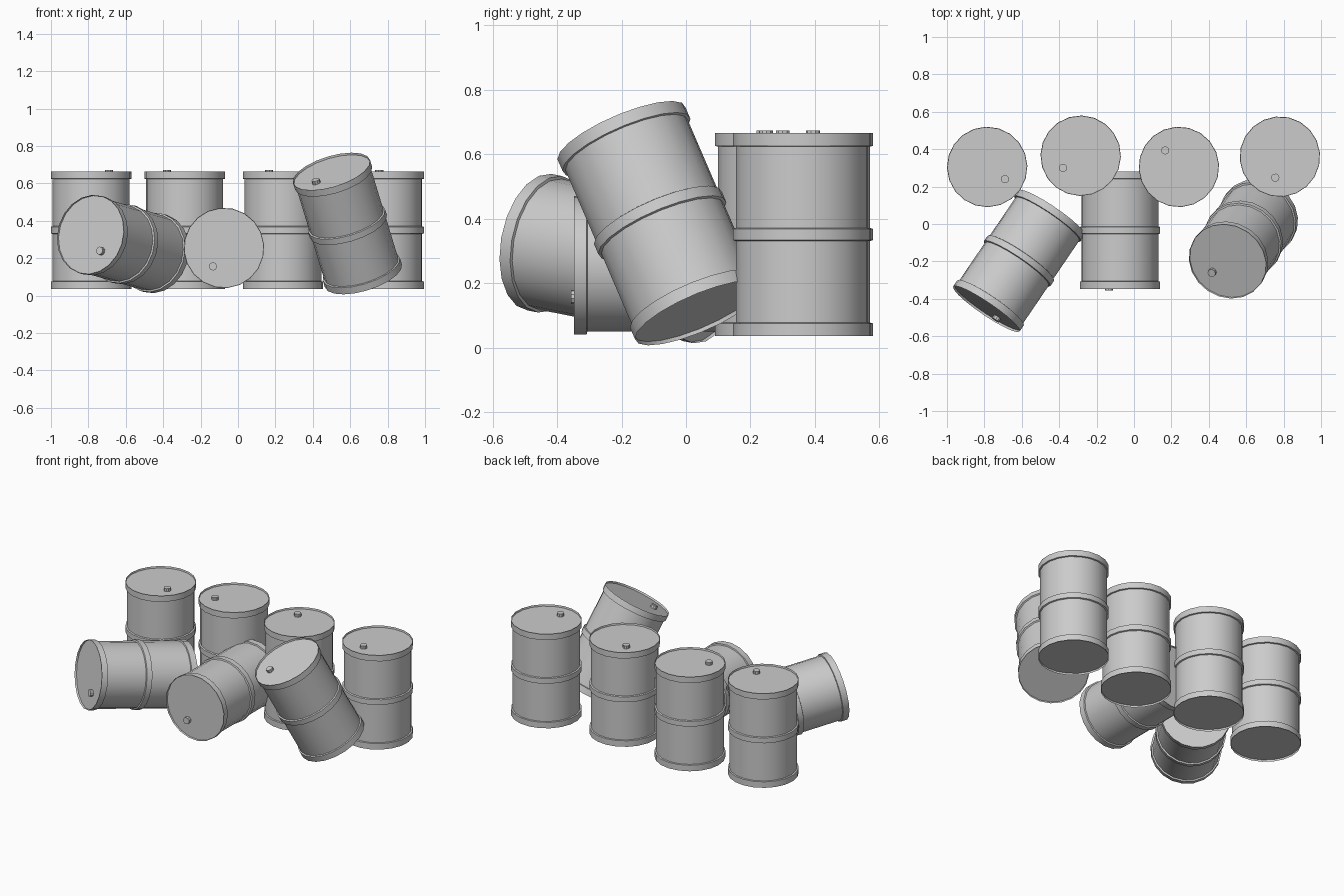
import bpy, bmesh
from math import cos, sin, pi, radians
from mathutils import Vector, Matrix

if "Cube" in bpy.data.objects:
    bpy.data.objects.remove(bpy.data.objects["Cube"])

SIDES = 20
H, RIM, BODY, LIP = 0.63, 0.215, 0.206, 0.012

# half-section (radius, height): recessed base, rim, wall, hoop, wall, rim, recessed lid
PROFILE = [(RIM - 0.002, LIP), (RIM, 0), (RIM, 0.04), (BODY, 0.042),
           (BODY, 0.295), (RIM, 0.298), (RIM, 0.333), (BODY, 0.336),
           (BODY, H - 0.042), (RIM, H - 0.04), (RIM, H), (RIM - 0.002, H - LIP)]


def lathe(bm, profile, sides, x=0.0):
    rings = [[bm.verts.new((x + r * cos(2 * pi * i / sides),
                            r * sin(2 * pi * i / sides), z))
              for i in range(sides)] for r, z in profile]
    for a, b in zip(rings, rings[1:]):
        for i in range(sides):
            j = (i + 1) % sides
            bm.faces.new((a[i], a[j], b[j], b[i]))
    bm.faces.new(rings[0][::-1])
    bm.faces.new(rings[-1])


# shared barrel mesh with its bung on local +x
mesh = bpy.data.meshes.new("barrel")
bm = bmesh.new()
lathe(bm, PROFILE, SIDES)
lathe(bm, [(0.022, H - LIP), (0.022, H + 0.008)], 10, 0.115)
for f in bm.faces:
    f.smooth = True
bm.to_mesh(mesh)
bm.free()
mesh.set_sharp_from_angle(angle=radians(30))


def barrel(name, base, axis, bung):
    """Place a barrel: base centre, axis towards the lid, direction of the bung."""
    z = Vector(axis).normalized()
    x = Vector(bung)
    x = (x - z * x.dot(z)).normalized()
    y = z.cross(x)
    ob = bpy.data.objects.new(name, mesh)
    ob.matrix_world = Matrix.Translation(base) @ Matrix((x, y, z)).transposed().to_4x4()
    bpy.context.collection.objects.link(ob)


# back row, standing
UP = (0, 0, 1)
barrel("standing_barrel_1", (-0.785, 0.305, 0.035), UP, (0.095, -0.065, 0))
barrel("standing_barrel_2", (-0.285, 0.365, 0.035), UP, (-0.095, -0.065, 0))
barrel("standing_barrel_3", (0.24, 0.305, 0.035), UP, (-0.075, 0.09, 0))
barrel("standing_barrel_4", (0.78, 0.36, 0.035), UP, (-0.025, -0.115, 0))

# front row, fallen and leaning
barrel("lying_barrel", (-0.075, 0.282, 0.255), (0, -1, 0), (-0.06, 0, -0.1))
barrel("fallen_barrel", (-0.44, 0.06, 0.225), (-0.55, -0.81, 0.16), (0.05, -0.045, -0.08))
barrel("leaning_barrel", (0.67, 0.04, 0.107), (-0.17, -0.24, 0.557), (-0.09, -0.065, -0.055))
